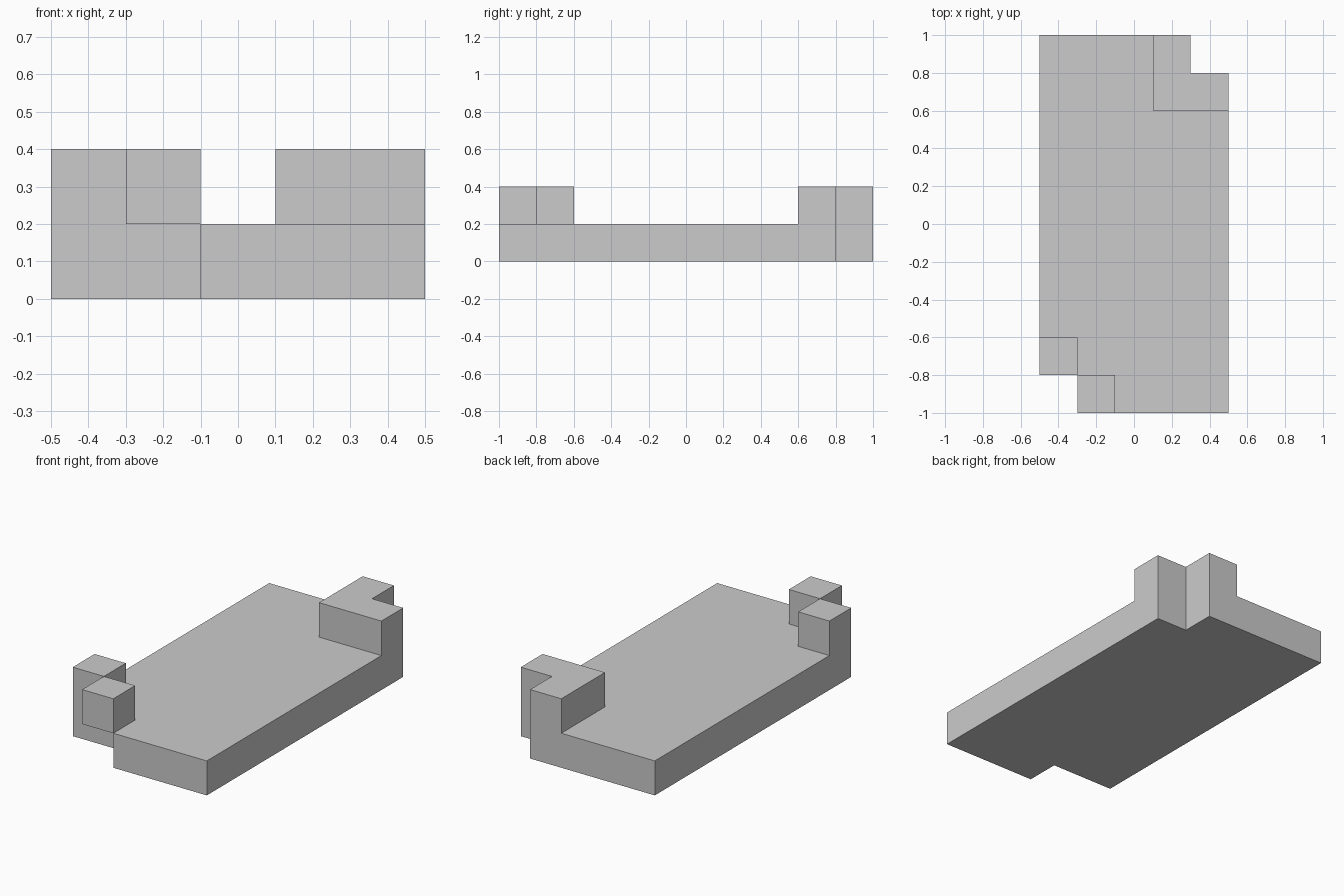
import bpy, bmesh, math
from mathutils import Vector

if "Cube" in bpy.data.objects:
    bpy.data.objects.remove(bpy.data.objects["Cube"])

CELL = 0.2          # the whole shape sits on a cubic grid
NX, NY = 5, 10

# Floor layer: full rectangle with two corners notched out
floor = {(x, y, 0) for x in range(NX) for y in range(NY)}
floor -= {(0, 0, 0), (1, 0, 0), (4, 9, 0)}

# Raised layer: L-shaped back corner, front post, overhanging front cube
back_corner = {(3, 8, 1), (4, 8, 1), (3, 9, 1)}
front_post = {(0, 1, 1)}
overhang_cube = {(1, 0, 1)}
cells = floor | back_corner | front_post | overhang_cube

grey = bpy.data.materials.new("light grey")
grey.diffuse_color = (0.6, 0.6, 0.6, 1)
grey.use_nodes = True
grey.node_tree.nodes["Principled BSDF"].inputs["Base Color"].default_value = grey.diffuse_color

# Outer skin: one quad for every cell side that has no neighbour
bm = bmesh.new()
origin = Vector((-NX / 2, -NY / 2, 0))
for c in sorted(cells):
    centre = Vector(c) + Vector((0.5, 0.5, 0.5)) + origin
    for axis in range(3):
        for sign in (-1, 1):
            n = [0, 0, 0]
            n[axis] = sign
            if tuple(a + b for a, b in zip(c, n)) in cells:
                continue
            n = Vector(n)
            u = Vector([float(i == (axis + 1) % 3) for i in range(3)])
            v = n.cross(u)
            corners = [(-1, -1), (1, -1), (1, 1), (-1, 1)]
            bm.faces.new([bm.verts.new((centre + (n + u * a + v * b) / 2) * CELL)
                          for a, b in corners])

# Weld the quads and merge coplanar ones into clean flat faces
bmesh.ops.remove_doubles(bm, verts=bm.verts[:], dist=0.001)
bmesh.ops.dissolve_limit(bm, angle_limit=math.radians(1),
                         verts=bm.verts[:], edges=bm.edges[:])
mesh = bpy.data.meshes.new("stepped_tray")
bm.to_mesh(mesh)
bm.free()
mesh.materials.append(grey)
tray = bpy.data.objects.new("stepped_tray", mesh)
bpy.context.collection.objects.link(tray)
